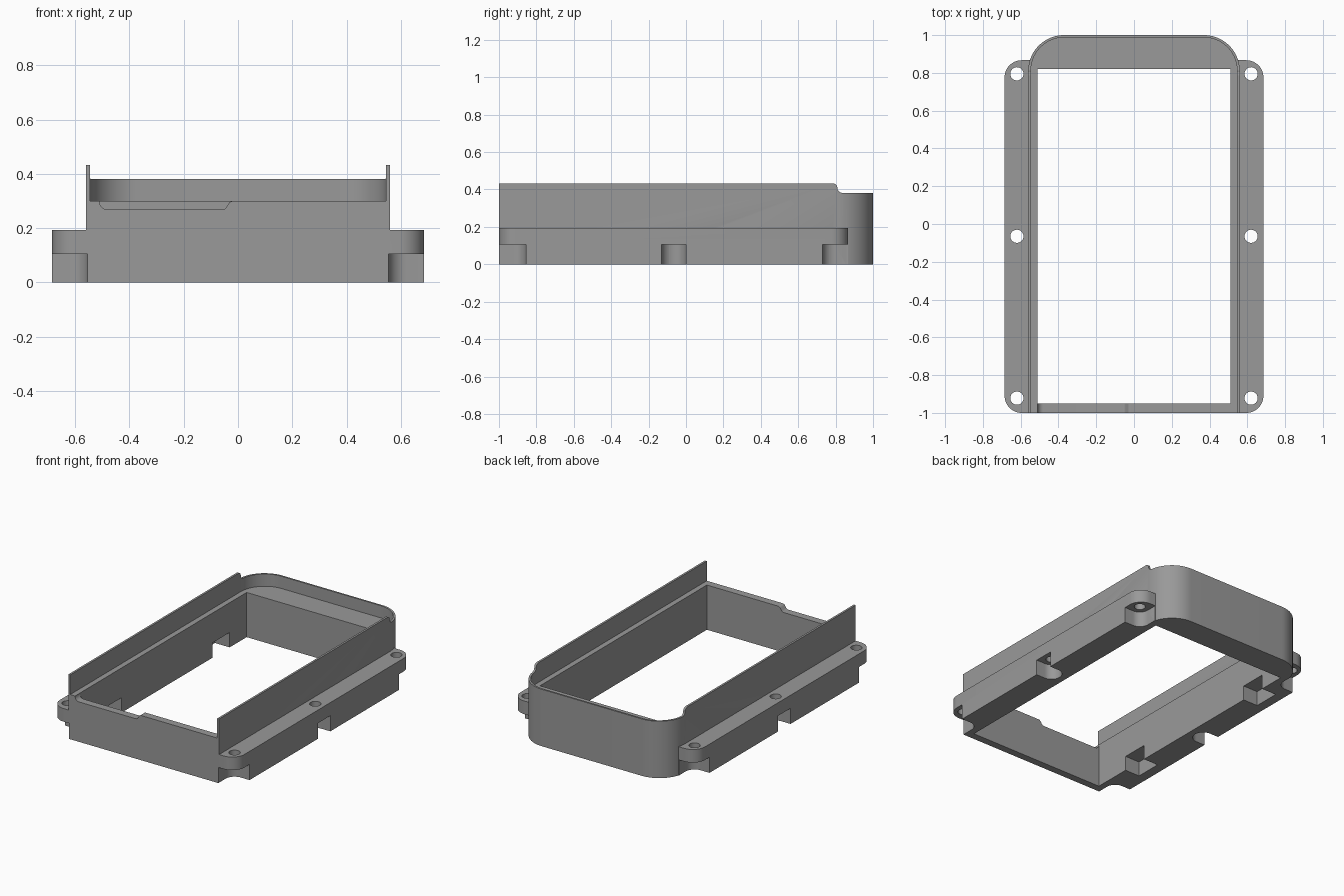
import bpy, bmesh, math

if "Cube" in bpy.data.objects:
    bpy.data.objects.remove(bpy.data.objects["Cube"])

grey = bpy.data.materials.new("mid_grey")
grey.diffuse_color = (0.32, 0.32, 0.32, 1)
grey.use_nodes = True
grey.node_tree.nodes["Principled BSDF"].inputs["Base Color"].default_value = grey.diffuse_color


def arc(cx, cy, r, a0, a1, n=12):
    return [(cx + r * math.cos(math.radians(a0 + (a1 - a0) * i / n)),
             cy + r * math.sin(math.radians(a0 + (a1 - a0) * i / n))) for i in range(n + 1)]


def prism(name, pts, lo, hi, axis="z"):
    """Extrude a 2D profile between lo and hi along an axis."""
    place = {"z": lambda p, t: (p[0], p[1], t),
             "y": lambda p, t: (p[0], t, p[1]),
             "x": lambda p, t: (t, p[0], p[1])}[axis]
    bm = bmesh.new()
    a = [bm.verts.new(place(p, lo)) for p in pts]
    b = [bm.verts.new(place(p, hi)) for p in pts]
    bm.faces.new(a)
    bm.faces.new(b)
    n = len(pts)
    for i in range(n):
        j = (i + 1) % n
        bm.faces.new((a[i], a[j], b[j], b[i]))
    bmesh.ops.recalc_face_normals(bm, faces=bm.faces)
    me = bpy.data.meshes.new(name)
    bm.to_mesh(me)
    bm.free()
    me.materials.append(grey)
    ob = bpy.data.objects.new(name, me)
    bpy.context.collection.objects.link(ob)
    return ob


def rect(x0, y0, x1, y1):
    return [(x0, y0), (x1, y0), (x1, y1), (x0, y1)]


def cut(ob, cutters):
    for c in cutters:
        m = ob.modifiers.new("cut", "BOOLEAN")
        m.operation, m.solver, m.object = "DIFFERENCE", "EXACT", c
    dg = bpy.context.evaluated_depsgraph_get()
    me = bpy.data.meshes.new_from_object(ob.evaluated_get(dg))
    ob.modifiers.clear()
    ob.data = me


def outline(hx, y0, y1, r):
    """Rectangle with two rounded back corners."""
    return ([(-hx, y0), (hx, y0)] + arc(hx - r, y1 - r, r, 0, 90, 20)
            + arc(r - hx, y1 - r, r, 90, 180, 20))


# Frame body and the shapes removed from it
body = prism("frame_body", outline(0.56, -1, 1, 0.19), 0, 0.432)
opening = prism("cut_opening", rect(-0.51, -0.95, 0.51, 0.82), -0.1, 0.6)
ledge = prism("cut_ledge", outline(0.546, -1.2, 0.988, 0.177), 0.30, 0.6)
rim_step = prism("cut_rim_step", [(0.77, 0.6), (0.77, 0.45), (0.78, 0.432)]
                 + arc(0.785, 0.407, 0.025, 80, 20, 6) + arc(0.838, 0.412, 0.03, 200, 270, 6)
                 + [(1.2, 0.382), (1.2, 0.6)], -1, 1, "x")
front_dip = prism("cut_front_dip", [(-0.51, 0.35), (-0.51, 0.30)]
                  + arc(-0.48, 0.298, 0.03, 180, 270, 8)
                  + arc(-0.06, 0.288, 0.02, 270, 320, 5) + arc(-0.018, 0.28, 0.02, 150, 90, 5)
                  + [(-0.018, 0.35)], -1.1, -0.9, "y")
side_slots = [prism("cut_side_slot", rect(-0.62, y, -0.45, y + 0.18), -0.1, 0.1)
              for y in (-0.69, 0.46)]

# Screw pockets and holes for both flanges
HX, R = 0.62, 0.066


def pocket_profile(y, end):
    if end == 0:
        return [(0.8, y - R)] + arc(HX, y, R, 270, 90, 20) + [(0.8, y + R)]
    return ([(0.8, y - end * R)] + arc(HX, y, R, -90 * end, -180 * end, 12)
            + [(HX - R, y + end * 0.3), (0.8, y + end * 0.3)])


pockets, holes = {1: [], -1: []}, {1: [], -1: []}
for s in (1, -1):
    for y, end in ((-0.922, -1), (-0.065, 0), (0.795, 1)):
        pts = [(s * x, v) for x, v in pocket_profile(y, end)]
        pockets[s].append(prism("cut_pocket", pts, -0.1, 0.105))
        holes[s].append(prism("cut_hole", arc(s * HX, y, 0.035, 0, 345, 23), -0.2, 0.5))

cut(body, [opening, ledge, rim_step, front_dip] + side_slots + pockets[1] + pockets[-1])

# Mounting flanges along both sides
parts = [body]
for s, name in ((1, "right_flange"), (-1, "left_flange")):
    pts = ([(0.53, -1)] + arc(0.595, -0.91, 0.09, -90, 0)
           + arc(0.595, 0.777, 0.09, 0, 90) + [(0.53, 0.867)])
    flange = prism(name, [(s * x, y) for x, y in pts], 0, 0.193)
    cut(flange, pockets[s] + holes[s] + (side_slots if s < 0 else []))
    parts.append(flange)

# Remove the helpers and smooth the curved walls
for ob in list(bpy.data.objects):
    if ob.name.startswith("cut_"):
        bpy.data.objects.remove(ob)
bpy.ops.object.select_all(action="DESELECT")
for ob in parts:
    ob.select_set(True)
bpy.context.view_layer.objects.active = body
bpy.ops.object.shade_smooth_by_angle(angle=math.radians(30))
